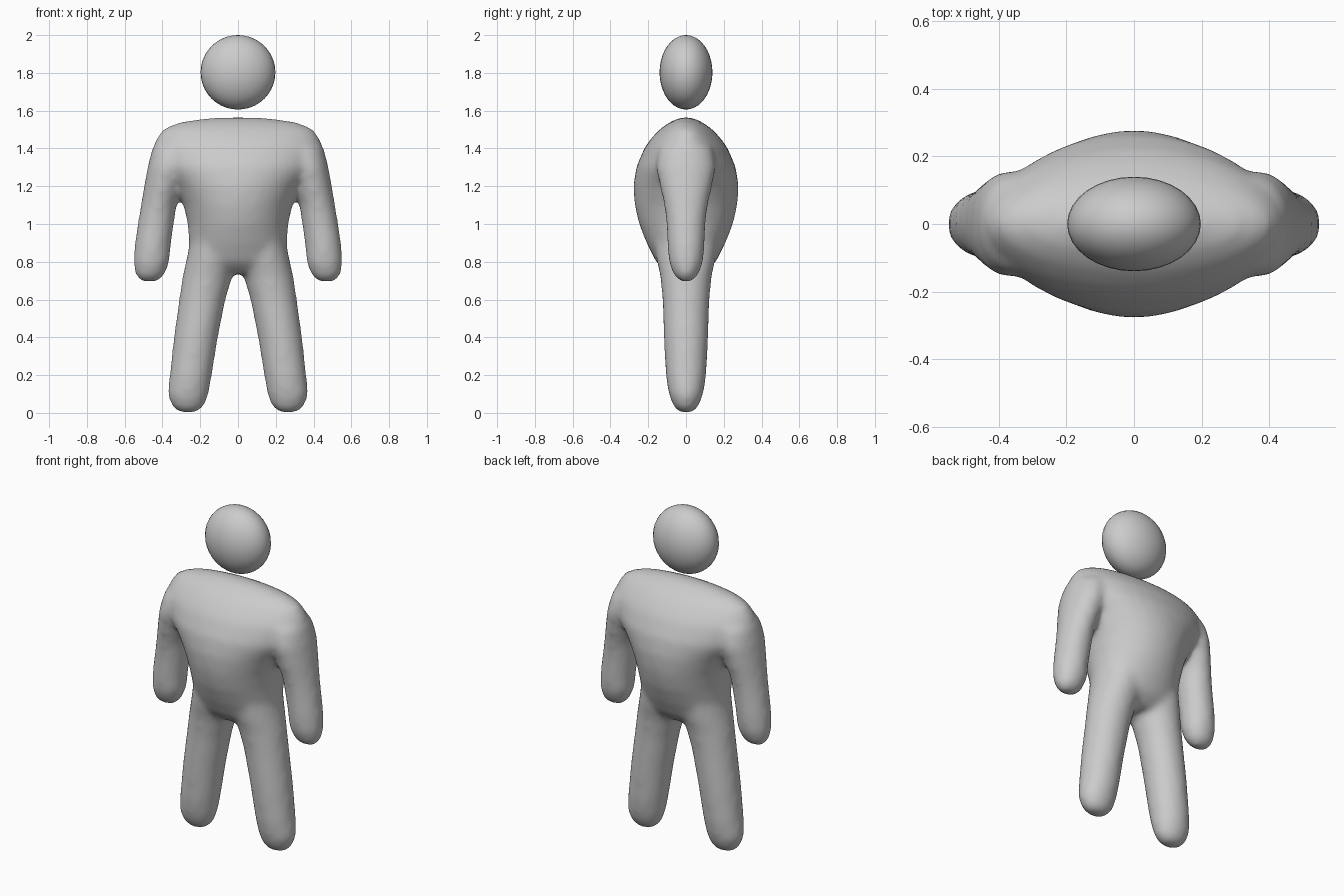
import bpy, bmesh
from math import cos, sin, tau

if "Cube" in bpy.data.objects:
    bpy.data.objects.remove(bpy.data.objects["Cube"])


def loft(bm, rows, side=1, n=32):
    """Closed tube of elliptical rings: (z, centre x, half width, half depth)."""
    rings = [[bm.verts.new((side * cx + w * cos(tau * i / n), d * sin(tau * i / n), z))
              for i in range(n)] for z, cx, w, d in rows]
    for a, b in zip(rings, rings[1:]):
        for i in range(n):
            j = (i + 1) % n
            bm.faces.new((a[i], a[j], b[j], b[i]))
    bm.faces.new(rings[0][::-1])
    bm.faces.new(rings[-1])


torso = [(.74, 0, .17, .09), (.80, 0, .262, .155), (.90, 0, .256, .205),
         (1.0, 0, .262, .245), (1.1, 0, .285, .268), (1.2, 0, .335, .275),
         (1.3, 0, .42, .26), (1.4, 0, .445, .217), (1.45, 0, .43, .182),
         (1.5, 0, .395, .135), (1.535, 0, .31, .085), (1.56, 0, .13, .03)]
arm = [(.70, .47, .045, .03), (.73, .466, .074, .062), (.80, .458, .092, .088),
       (.90, .45, .092, .095), (1.0, .435, .092, .10), (1.1, .42, .09, .112),
       (1.2, .395, .098, .135), (1.3, .37, .105, .155), (1.4, .34, .11, .14)]
leg = [(.005, .265, .045, .035), (.04, .265, .085, .065), (.10, .264, .105, .088),
       (.20, .25, .108, .104), (.40, .223, .113, .114), (.60, .189, .119, .121),
       (.72, .162, .128, .132), (.80, .142, .13, .15), (.95, .12, .12, .17)]

# Body: overlapping torso, arms and legs fused into one soft skin
bm = bmesh.new()
loft(bm, torso)
for side in (-1, 1):
    loft(bm, arm, side)
    loft(bm, leg, side)
bmesh.ops.recalc_face_normals(bm, faces=bm.faces)
mesh = bpy.data.meshes.new("body")
bm.to_mesh(mesh)
bm.free()
body = bpy.data.objects.new("body", mesh)
bpy.context.collection.objects.link(body)
fuse = body.modifiers.new("fuse", 'REMESH')
fuse.mode = 'VOXEL'
fuse.voxel_size = .018
fuse.use_smooth_shade = True
soften = body.modifiers.new("soften", 'SMOOTH')
soften.factor = .5
soften.iterations = 12
inflate = body.modifiers.new("inflate", 'DISPLACE')
inflate.strength = .004
inflate.mid_level = 0

# Head: floating flattened ball
bpy.ops.mesh.primitive_uv_sphere_add(segments=32, ring_count=20, radius=1, location=(0, 0, 1.803))
head = bpy.context.object
head.name = "head"
head.scale = (.198, .14, .197)
bpy.ops.object.shade_smooth()
